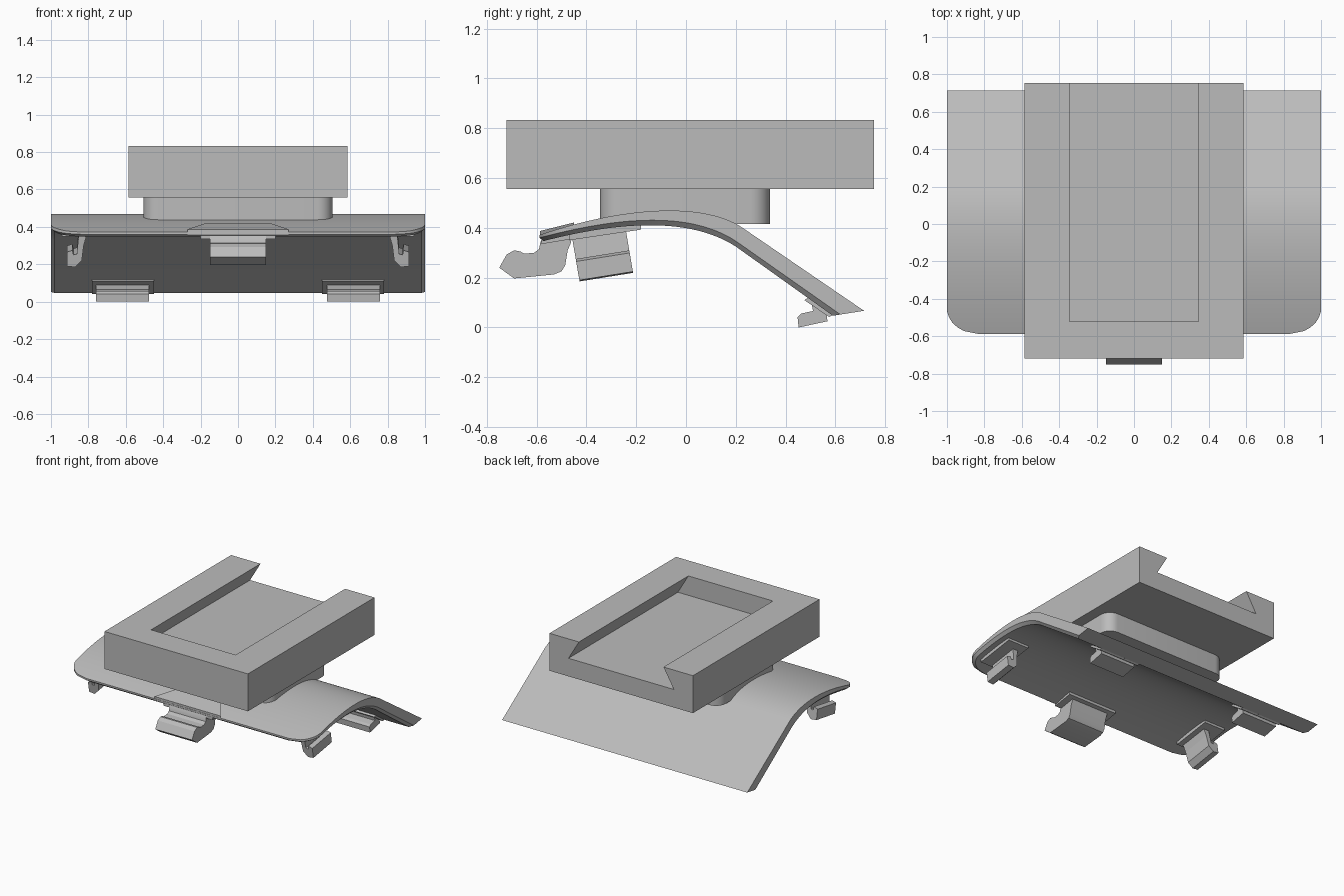
import bpy
import bmesh
import math
from mathutils import Vector
from mathutils.geometry import interpolate_bezier

old = bpy.data.objects.get("Cube")
if old:
    bpy.data.objects.remove(old, do_unlink=True)

grey = bpy.data.materials.new("plain grey")
grey.use_nodes = True
colour = (0.5, 0.5, 0.5, 1)
grey.diffuse_color = colour
grey.node_tree.nodes["Principled BSDF"].inputs["Base Color"].default_value = colour


def finish(name, bm, mirror=False, smooth=None):
    """Turn a bmesh into a named grey object."""
    bmesh.ops.recalc_face_normals(bm, faces=bm.faces)
    mesh = bpy.data.meshes.new(name)
    bm.to_mesh(mesh)
    bm.free()
    ob = bpy.data.objects.new(name, mesh)
    bpy.context.collection.objects.link(ob)
    mesh.materials.append(grey)
    if mirror:
        ob.modifiers.new("Mirror", "MIRROR")
    if smooth:
        bpy.ops.object.select_all(action="DESELECT")
        ob.select_set(True)
        bpy.context.view_layer.objects.active = ob
        bpy.ops.object.shade_smooth_by_angle(angle=math.radians(smooth))
    return ob


def prism(profile, place, a, b):
    """Extrude a 2D profile from a to b; place maps (u, v, depth) to xyz."""
    bm = bmesh.new()
    ends = [[bm.verts.new(place(u, v, d)) for u, v in profile] for d in (a, b)]
    bm.faces.new(ends[0])
    bm.faces.new(ends[1])
    for i in range(len(profile)):
        j = (i + 1) % len(profile)
        bm.faces.new((ends[0][i], ends[0][j], ends[1][j], ends[1][i]))
    return bm


def across_x(u, v, d):
    return (d, u, v)


def along_y(u, v, d):
    return (u, d, v)


def box(x0, x1, y0, y1, z0, z1):
    return prism([(x0, z0), (x1, z0), (x1, z1), (x0, z1)], along_y, y0, y1)


# Top block with a dovetail channel open at the back
block = finish("dovetail_block", box(-0.585, 0.585, -0.72, 0.755, 0.557, 0.833))
slot = [(-0.43, 0.69), (0.43, 0.69), (0.335, 0.85), (-0.335, 0.85)]
cutter = finish("channel_cutter", prism(slot, along_y, -0.52, 0.9))
cutter.hide_render = True
cut = block.modifiers.new("Channel", "BOOLEAN")
cut.operation = "DIFFERENCE"
cut.solver = "EXACT"
cut.object = cutter
bpy.context.view_layer.objects.active = block
bpy.ops.object.modifier_apply(modifier=cut.name)
bpy.data.objects.remove(cutter, do_unlink=True)

# Neck with rounded upright corners
bm = box(-0.505, 0.505, -0.345, 0.337, 0.415, 0.557)
upright = [e for e in bm.edges if abs(e.verts[0].co.z - e.verts[1].co.z) > 0.1]
bmesh.ops.bevel(bm, geom=upright, offset=0.08, segments=8, profile=0.5, affect="EDGES")
finish("neck", bm, smooth=30)


# Curved plate lofted from front to back: top, side and underside lines
def side_line(points, tip):
    curve = interpolate_bezier(*[Vector(p) for p in points], 65)
    return list(curve) + [Vector(tip)]


top = side_line([(-0.588, 0.372), (-0.25, 0.485), (0.06, 0.505), (0.22, 0.405)], (0.715, 0.067))
mid = side_line([(-0.588, 0.36), (-0.25, 0.45), (0.03, 0.465), (0.21, 0.34)], (0.62, 0.052))
low = side_line([(-0.572, 0.347), (-0.25, 0.43), (0.02, 0.44), (0.2, 0.325)], (0.59, 0.047))

bm = bmesh.new()
rows = []
for t, m, b in zip(top, mid, low):
    back = max(0, 1 - (t.x + 0.588) / 0.14)
    w = 0.83 + 0.17 * math.sqrt(1 - back * back)
    ring = [(w, t), (w, m), (w - 0.02, b), (0.02 - w, b), (-w, m), (-w, t)]
    rows.append([bm.verts.new((x, p.x, p.y)) for x, p in ring])
for r, s in zip(rows, rows[1:]):
    for i in range(6):
        j = (i + 1) % 6
        bm.faces.new((r[i], r[j], s[j], s[i]))
for r in (rows[0], rows[-1]):
    bm.faces.new((r[0], r[1], r[4], r[5]))
    bm.faces.new((r[1], r[2], r[3], r[4]))
finish("curved_plate", bm, smooth=25)

# Flat flared pad on the front lip
bm = bmesh.new()
outline = [(-0.27, -0.587), (0.27, -0.587), (0.17, -0.45), (-0.17, -0.45)]
lip = [[bm.verts.new((x, y, 0.387 + (y + 0.587) * 0.25 - drop)) for x, y in outline]
       for drop in (0, 0.03)]
bm.faces.new(lip[0])
bm.faces.new(lip[1])
for i in range(4):
    j = (i + 1) % 4
    bm.faces.new((lip[0][i], lip[0][j], lip[1][j], lip[1][i]))
finish("front_lip_pad", bm)

# Front latch and its mounting flange
latch = [(-0.75, 0.24), (-0.72, 0.293), (-0.69, 0.31), (-0.665, 0.305), (-0.65, 0.296),
         (-0.61, 0.3), (-0.59, 0.315), (-0.584, 0.345), (-0.57, 0.365), (-0.455, 0.39),
         (-0.462, 0.34), (-0.475, 0.31), (-0.485, 0.25), (-0.5, 0.225), (-0.53, 0.213),
         (-0.69, 0.197)]
finish("front_latch", prism(latch, across_x, -0.15, 0.15), smooth=30)
flange = [(-0.58, 0.335), (-0.43, 0.36), (-0.43, 0.39), (-0.58, 0.365)]
finish("latch_flange", prism(flange, across_x, -0.2, 0.2))


# Side hooks, tilted to follow the plate
def tilted(u, v, d):
    return (u, d - (v - 0.2) * 0.17, v + (d + 0.43) * 0.16)


hook = [(0.915, 0.19), (0.87, 0.185), (0.835, 0.22), (0.825, 0.3), (0.805, 0.37),
        (0.85, 0.37), (0.862, 0.255), (0.88, 0.25), (0.885, 0.275), (0.915, 0.265)]
finish("side_hook", prism(hook, tilted, -0.43, -0.215), mirror=True)
pad = [(-0.47, 0.35), (-0.18, 0.393), (-0.18, 0.415), (-0.47, 0.385)]
finish("side_hook_pad", prism(pad, across_x, 0.77, 0.94), mirror=True)

# Rear hooks with thin pads against the sloping underside
rear = [(0.452, 0.0), (0.448, 0.042), (0.462, 0.056), (0.51, 0.066), (0.5, 0.12),
        (0.56, 0.09), (0.568, 0.025)]
finish("rear_hook", prism(rear, across_x, 0.475, 0.76), mirror=True)
rear_pad = [(0.475, 0.11), (0.575, 0.042), (0.6, 0.055), (0.5, 0.125)]
finish("rear_hook_pad", prism(rear_pad, across_x, 0.45, 0.78), mirror=True)
